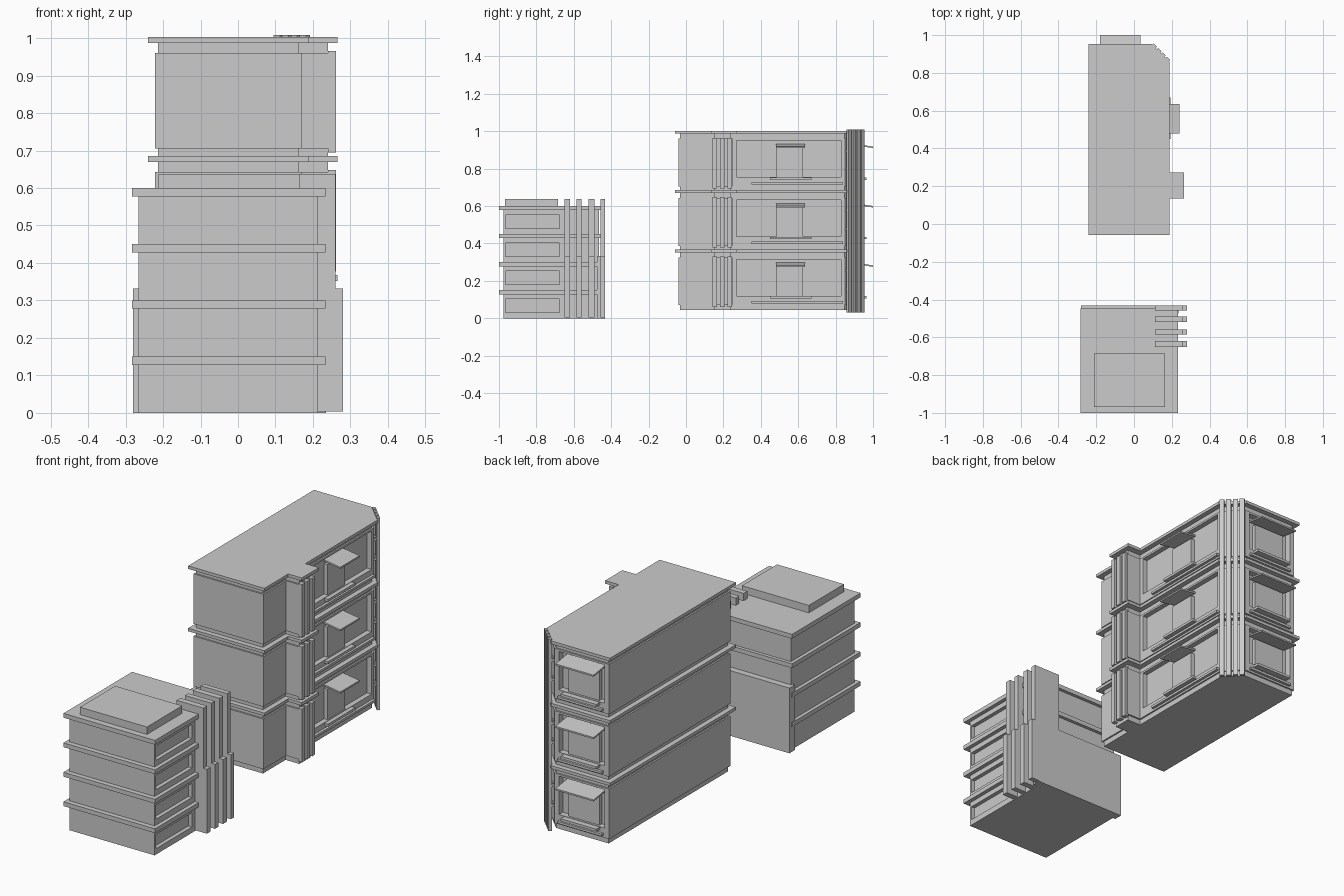
import bpy, math
from mathutils import Matrix, Vector


def prism(name, pts, z0, z1):
    """Extrude a plan outline (counter-clockwise) from z0 to z1."""
    n = len(pts)
    verts = [(x, y, z0) for x, y in pts] + [(x, y, z1) for x, y in pts]
    faces = [list(range(n))[::-1], list(range(n, 2 * n))]
    faces += [[i, (i + 1) % n, n + (i + 1) % n, n + i] for i in range(n)]
    me = bpy.data.meshes.new(name)
    me.from_pydata(verts, [], faces)
    ob = bpy.data.objects.new(name, me)
    bpy.context.collection.objects.link(ob)
    return ob


def box(name, x0, x1, y0, y1, z0, z1):
    return prism(name, [(x0, y0), (x1, y0), (x1, y1), (x0, y1)], z0, z1)


def sheared(ob, axis, origin, slope):
    """Tilt an awning so that it drops away from the wall."""
    for v in ob.data.vertices:
        v.co.z -= (v.co[axis] - origin) * slope
    return ob


# ---- Front block: four storeys with recessed side windows ----
X0, X1, Y0, Y1 = -0.265, 0.213, -0.975, -0.465
notched = [(X0, Y0), (X1, Y0), (X1, -0.965), (X1 - 0.02, -0.965),
           (X1 - 0.02, -0.675), (X1, -0.675), (X1, Y1), (X0, Y1)]
for k in range(4):
    z = 0.15 * k
    box("front_block_sill_wall", X0, X1, Y0, Y1, z, z + 0.03)
    prism("front_block_window_wall", notched, z + 0.03, z + 0.102)
    box("front_block_head_wall", X0, X1, Y0, Y1, z + 0.102, z + 0.128)
    box("front_block_slab", -0.283, 0.233, -1.0, -0.448, z + 0.128, z + 0.15)
box("front_block_roof_box", -0.212, 0.165, -0.968, -0.685, 0.6, 0.638)
box("front_block_rear_wall", -0.28, 0.235, -0.475, -0.432, 0, 0.332)

# Vertical fins, thicker in the lower half
for y0, y1 in [(-0.65, -0.62), (-0.585, -0.558), (-0.52, -0.49), (-0.457, -0.432)]:
    box("fin_upper", 0.11, 0.26, y0, y1, 0.33, 0.638)
    box("fin_lower", 0.20, 0.28, y0, y1, 0.004, 0.332)

# ---- Rear tower: three storeys with a chamfered back corner ----


def outline(d):
    """Tower plan offset outward by d from the wall face."""
    return [(-0.222 - d, -0.04 - d), (0.171 + d, -0.04 - d),
            (0.171 + d, 0.85 + d * 0.4), (0.085 + d * 0.4, 0.936 + d),
            (-0.222 - d, 0.936 + d)]


recess = [(-0.222, -0.04), (0.171, -0.04), (0.171, 0.27), (0.145, 0.27),
          (0.145, 0.83), (0.171, 0.83), (0.171, 0.85), (0.085, 0.936),
          (0.06, 0.936), (0.06, 0.905), (-0.195, 0.905), (-0.195, 0.936),
          (-0.222, 0.936)]

for k in range(3):
    z = 0.05 + 0.3175 * k
    # stacked wall bands between two floor slabs
    prism("tower_base_neck", outline(-0.008), z - 0.007, z + 0.02)
    prism("tower_base_band", outline(0), z + 0.02, z + 0.07)
    prism("tower_wall", recess, z + 0.07, z + 0.265)
    prism("tower_top_band", outline(0), z + 0.265, z + 0.275)
    prism("tower_top_neck", outline(-0.008), z + 0.275, z + 0.303)
    prism("tower_slab", outline(0.018), z + 0.302, z + 0.3175)

    # side bay with projecting columns
    box("bay_neck", 0.15, 0.24, 0.15, 0.24, z - 0.007, z + 0.303)
    box("bay_wall", 0.15, 0.25, 0.142, 0.248, z + 0.02, z + 0.275)
    for y in (0.142, 0.182, 0.222):
        box("bay_column", 0.24, 0.262, y, y + 0.024, z + 0.01, z + 0.28)
    box("bay_slab", 0.15, 0.265, 0.134, 0.272, z + 0.302, z + 0.3175)

    # side window, awning and ledges
    box("side_window", 0.13, 0.165, 0.485, 0.625, z + 0.065, z + 0.225)
    sheared(box("side_awning", 0.14, 0.24, 0.48, 0.635, z + 0.24, z + 0.248),
            0, 0.14, 0.15)
    box("side_ledge", 0.16, 0.185, 0.35, 0.84, z + 0.03, z + 0.042)
    box("side_sill", 0.14, 0.192, 0.45, 0.67, z + 0.055, z + 0.068)

    # back window, awning and ledges
    box("back_window", -0.16, 0.015, 0.89, 0.925, z + 0.065, z + 0.225)
    sheared(box("back_awning", -0.18, 0.035, 0.90, 1.0, z + 0.24, z + 0.248),
            1, 0.90, 0.15)
    box("back_ledge", -0.19, 0.06, 0.925, 0.95, z + 0.03, z + 0.042)
    box("back_sill", -0.17, 0.03, 0.9, 0.965, z + 0.055, z + 0.068)

# Full-height slats on the chamfered corner
a, b = Vector((0.19, 0.86, 0)), Vector((0.097, 0.953, 0))
for i in range(4):
    p = a.lerp(b, (i + 0.5) / 4)
    slat = box("corner_slat", -0.012, 0.012, -0.008, 0.008, 0.03, 1.008)
    slat.data.transform(Matrix.Translation(p) @ Matrix.Rotation(math.radians(-45), 4, 'Z'))
    # brackets tying each slat to the wall
    for z in (0.15, 0.25, 0.47, 0.57, 0.79, 0.89):
        br = box("slat_bracket", -0.006, 0.006, -0.03, 0.0, z, z + 0.012)
        br.data.transform(Matrix.Translation(p) @ Matrix.Rotation(math.radians(-45), 4, 'Z'))
